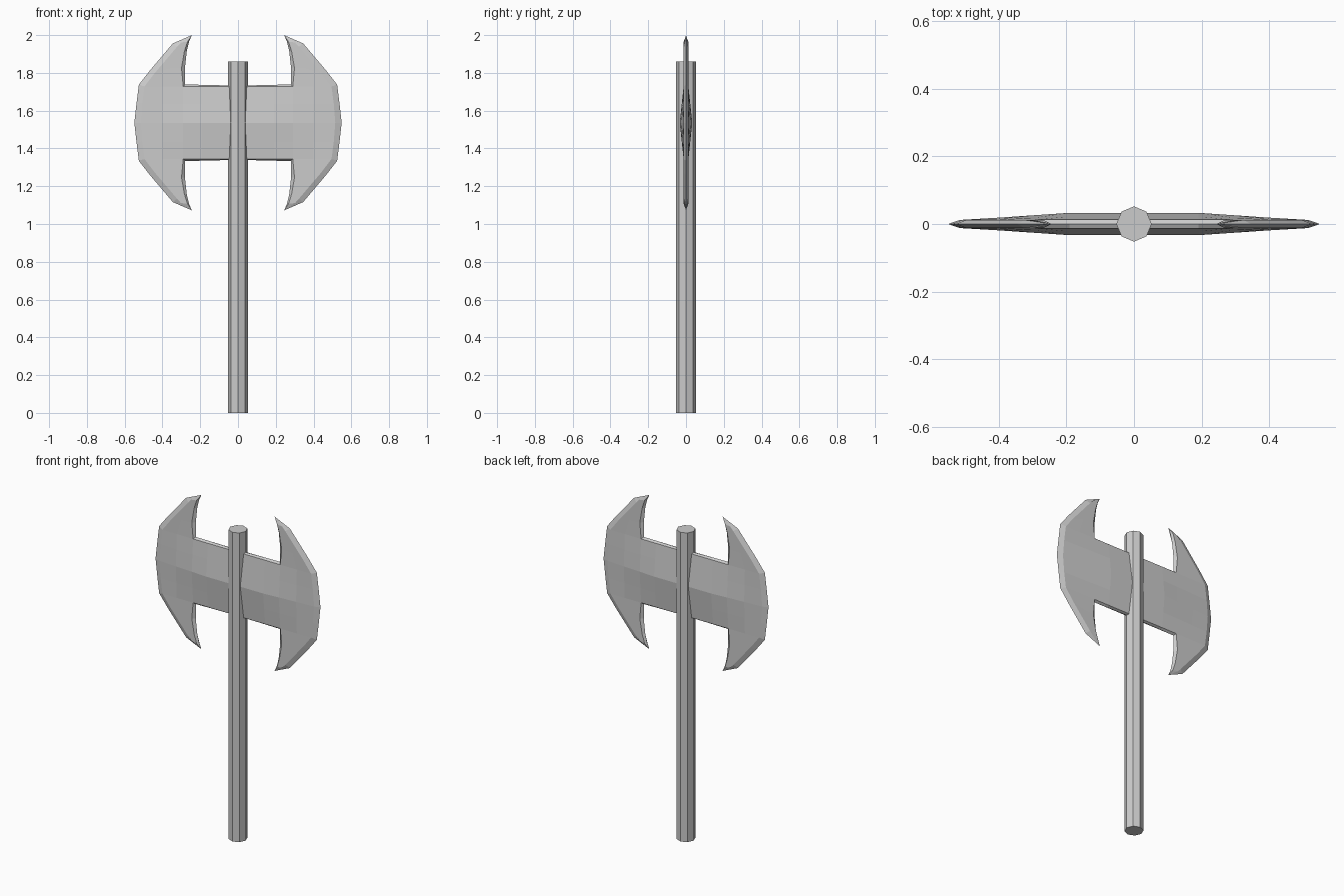
import bpy, bmesh

if "Cube" in bpy.data.objects:
    bpy.data.objects.remove(bpy.data.objects["Cube"])

MID_Z = 1.536

# Handle: octagonal shaft with corners on the axes
bpy.ops.mesh.primitive_cylinder_add(vertices=8, radius=0.052, depth=1.86, location=(0, 0, 0.93))
bpy.context.object.name = "handle"


def face_pt(x, z):
    """Point on the front face: thick at the middle, thin at edge and horns."""
    fx = min(1, max(0, (0.50 - x) / 0.31))
    fz = max(0, 1 - z / 0.2)
    return (x, -(0.012 + 0.021 * fx * fz), z)


def rim_pt(x, z):
    return (x, 0, z)


def add_grid(bm, rows):
    grid = [[bm.verts.new(p) for p in row] for row in rows]
    for a, b in zip(grid, grid[1:]):
        for i in range(len(a) - 1):
            bm.faces.new((a[i], a[i + 1], b[i + 1], b[i]))


bm = bmesh.new()

# Body of one quarter: neck and blade, ending in the cutting rim
body_x = [0, 0.19, 0.29, 0.40]
ends = [(0, 0.515, 0.549), (0.1, 0.507, 0.537), (0.192, 0.495, 0.525)]
body = [[face_pt(x, z) for x in body_x] + [face_pt(f, z), rim_pt(r, z * 1.05)]
        for z, f, r in ends]
add_grid(bm, body)

# Narrow bevel along the top of the neck
corner = rim_pt(0.281, 0.202)
add_grid(bm, [body[-1][:3], [rim_pt(0, 0.196), rim_pt(0.19, 0.201), corner]])

# Horn: rungs of inner rim, face, outer rim, closing at the tip
rungs = [[corner] + body[-1][2:]]
for (xi, zi), (xo, zo) in [((0.281, 0.29), (0.463, 0.281)),
                           ((0.271, 0.38), (0.40, 0.355)),
                           ((0.259, 0.43), (0.345, 0.42))]:
    def mix(t):
        return xi + (xo - xi) * t, zi + (zo - zi) * t
    rungs.append([rim_pt(xi, zi), face_pt(*mix(0.1)), face_pt(*mix(0.5)),
                  face_pt(xo - 0.022, zo - 0.018), rim_pt(xo, zo)])
rungs.append([rim_pt(0.244, 0.464)] * 5)
add_grid(bm, rungs)

bmesh.ops.remove_doubles(bm, verts=bm.verts, dist=0.0005)
bmesh.ops.recalc_face_normals(bm, faces=bm.faces)
if sum(f.normal.y * f.calc_area() for f in bm.faces) > 0:
    bmesh.ops.reverse_faces(bm, faces=bm.faces)

mesh = bpy.data.meshes.new("axe_head")
bm.to_mesh(mesh)
bm.free()
head = bpy.data.objects.new("axe_head", mesh)
head.location.z = MID_Z
bpy.context.collection.objects.link(head)

# Mirror the quarter left-right, front-back and up-down
mod = head.modifiers.new("mirror", 'MIRROR')
mod.use_axis = (True, True, True)
mod.use_clip = True
mod.merge_threshold = 0.0005
